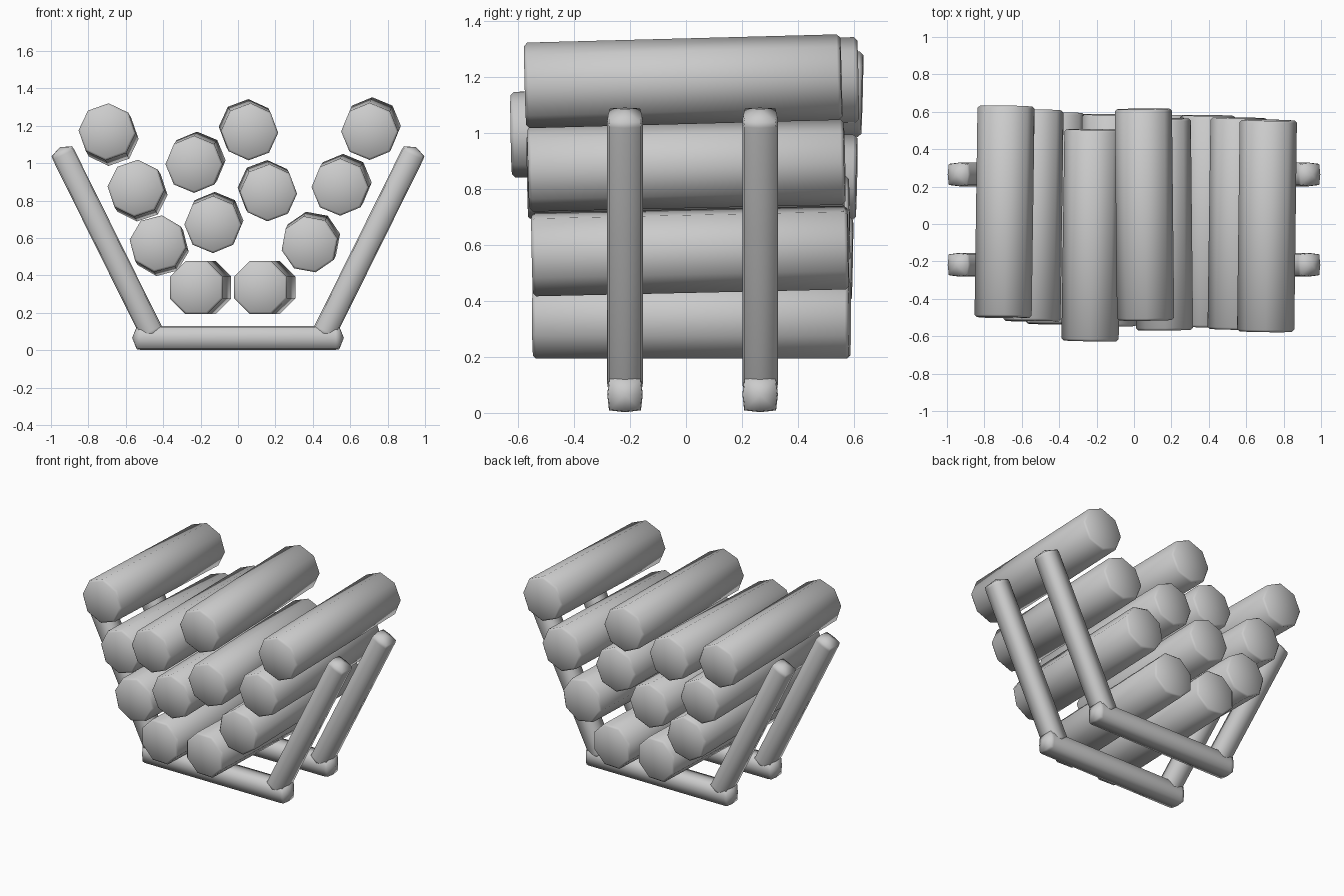
import bpy, bmesh
from math import sin, cos, radians, pi
from mathutils import Vector

if "Cube" in bpy.data.objects:
    bpy.data.objects.remove(bpy.data.objects["Cube"])


def loft(name, section, stations, start, end, ref, tip=0.0):
    """Sweep a closed 2D section from start to end.
    stations: (offset from the start, section scale), mirrored at the far end;
    tip: how far the centre of each end cap bulges outward."""
    p0, p1 = Vector(start), Vector(end)
    d = (p1 - p0).normalized()
    u = (ref - d * ref.dot(d)).normalized()
    v = u.cross(d)
    full = [(p0 + d * o, s) for o, s in stations]
    full += [(p1 - d * o, s) for o, s in reversed(stations)]
    bm = bmesh.new()
    rings = [[bm.verts.new(c + (v * a + u * b) * s) for a, b in section]
             for c, s in full]
    n = len(section)
    for r0, r1 in zip(rings, rings[1:]):
        for i in range(n):
            j = (i + 1) % n
            bm.faces.new((r0[i], r0[j], r1[j], r1[i]))
    for ring, c in ((rings[0], p0 - d * tip), (rings[-1], p1 + d * tip)):
        hub = bm.verts.new(c)
        for i in range(n):
            bm.faces.new((ring[i], ring[(i + 1) % n], hub))
    bmesh.ops.recalc_face_normals(bm, faces=bm.faces[:])
    for f in bm.faces:
        f.smooth = True
    me = bpy.data.meshes.new(name)
    bm.to_mesh(me)
    bm.free()
    ob = bpy.data.objects.new(name, me)
    bpy.context.collection.objects.link(ob)
    return ob


# Rack frames: crossbar with two splayed posts, slightly swollen square section
C, M = 0.057, 0.0635
square = [(-C, -C), (0, -M), (C, -C), (M, 0), (C, C), (0, M), (-C, C), (-M, 0)]
Y, Z = Vector((0, 1, 0)), Vector((0, 0, 1))
for label, y in (("front", -0.218), ("back", 0.265)):
    loft(label + "_crossbar", square, [(0, 0.95), (0.02, 1)],
         (-0.542, y, 0.066), (0.542, y, 0.066), Y, 0.024)
    for side, s in (("left", -1), ("right", 1)):
        loft(f"{label}_{side}_post", square, [(0, 0.95), (0.02, 1)],
             (s * 0.457, y, 0.085), (s * 0.942, y, 1.064), Y, 0.024)

# Logs: front centre x, z, drift dx, dz towards the back, middle y, roll
LENGTH, R = 1.13, 0.153
logs = [
    (-0.700, 1.168, 0.016, -0.030, 0.065, 3),
    (-0.545, 0.866, 0.016, -0.025, 0.045, 4),
    (-0.428, 0.570, 0.013, -0.022, 0.030, 8),
    (-0.235, 0.994, 0.016, 0.022, -0.060, 0),
    (-0.134, 0.672, 0.010, 0.022, 0.020, 0),
    (-0.223, 0.335, 0.046, 0.000, 0.020, 22.5),
    (0.120, 0.335, 0.046, 0.000, 0.020, 22.5),
    (0.062, 1.168, -0.012, 0.022, 0.050, 2),
    (0.163, 0.842, -0.012, 0.022, -0.002, 2),
    (0.546, 0.872, 0.016, 0.025, 0.002, 0),
    (0.383, 0.566, 0.013, 0.025, 0.015, -12),
    (0.704, 1.170, 0.014, 0.030, -0.010, 0),
]
for k, (x, z, dx, dz, y, roll) in enumerate(logs, 1):
    octagon = [(R * cos(i * pi / 4 + radians(roll)),
                R * sin(i * pi / 4 + radians(roll))) for i in range(8)]
    loft(f"log_{k:02d}", octagon, [(0, 0.92), (0.012, 1)],
         (x, y - LENGTH / 2, z), (x + dx, y + LENGTH / 2, z + dz), Z)
